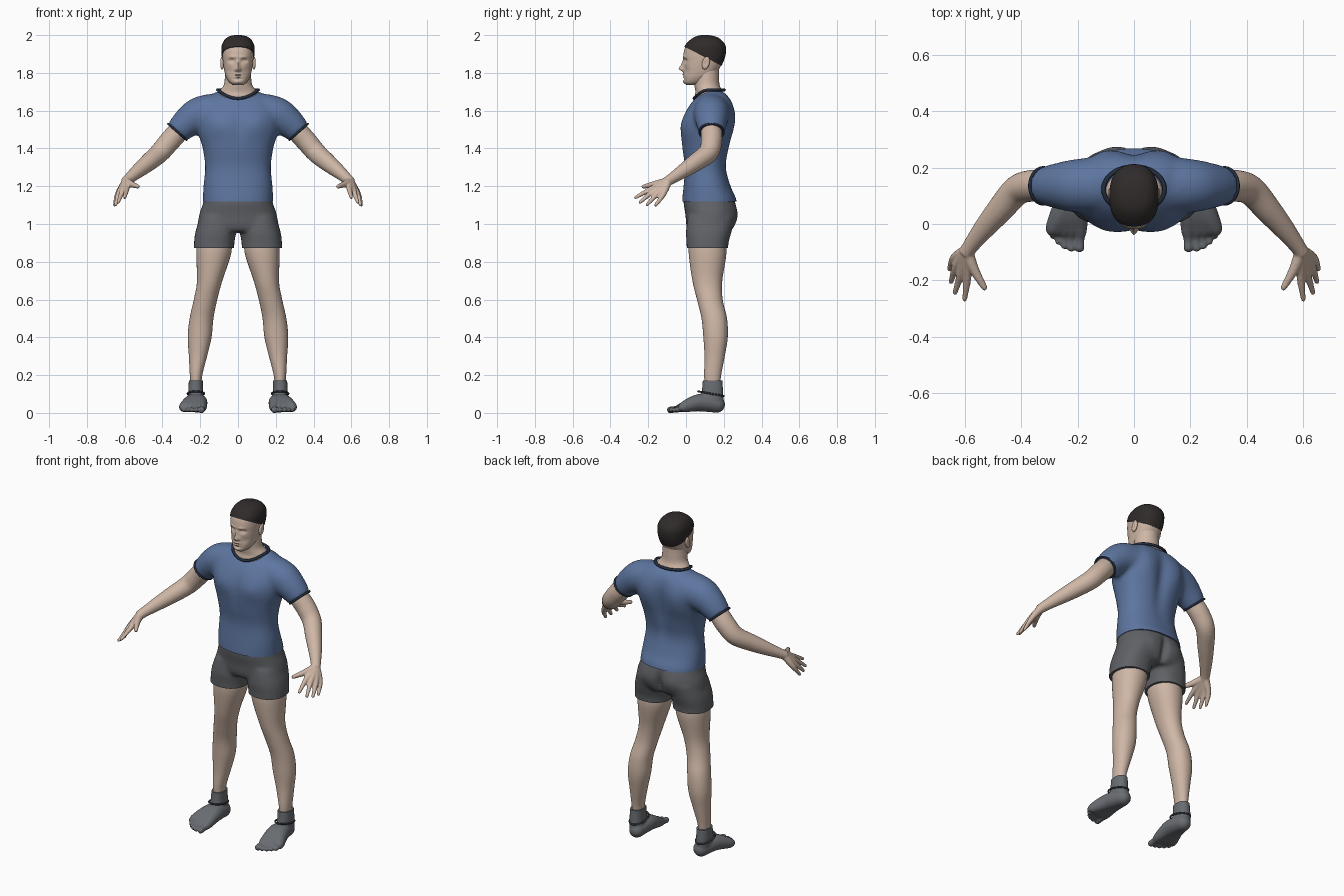
import bpy, bmesh, math
from mathutils import Vector

default = bpy.data.objects.get("Cube")
if default:
    bpy.data.objects.remove(default, do_unlink=True)


def material(name, color):
    mat = bpy.data.materials.new(name)
    mat.use_nodes = True
    mat.diffuse_color = (*color, 1)
    mat.node_tree.nodes["Principled BSDF"].inputs["Base Color"].default_value = (*color, 1)
    return mat


SKIN = material("skin", (.62, .47, .38))
BLUE = material("shirt blue", (.11, .18, .35))
NAVY = material("dark navy trim", (.018, .027, .05))
GREY = material("shorts grey", (.115, .12, .13))
SHOE = material("footwear grey", (.14, .15, .165))
DARK = material("ankle band grey", (.045, .047, .052))
HAIR = material("hair dark brown", (.03, .024, .024))


def spline(rows, steps):
    """Smooth curve through rows of any width."""
    p = [rows[0], *rows, rows[-1]]
    out = []
    for i in range(1, len(p) - 2):
        for k in range(steps):
            t = k / steps
            out.append([b + .5 * t * (c - a + t * (2 * a - 5 * b + 4 * c - d + t * (3 * (b - c) + d - a)))
                        for a, b, c, d in zip(*p[i - 1:i + 3])])
    return out + [list(rows[-1])]


def skin(bm, rings, closed=False):
    """Bridge rings of points with quads."""
    loops = [[bm.verts.new(co) for co in ring] for ring in rings]
    n = len(loops[0])
    pairs = list(zip(loops, loops[1:]))
    if closed:
        pairs.append((loops[-1], loops[0]))
    else:
        bm.faces.new(loops[0])
        bm.faces.new(loops[-1])
    for a, b in pairs:
        for i in range(n):
            j = (i + 1) % n
            bm.faces.new((a[i], a[j], b[j], b[i]))


def stack(bm, rows, n=48, steps=6, power=2.3):
    """Level cross-sections: height, centre x, half width, front y, back y."""
    rings = []
    for z, x, w, front, back in spline(rows, steps):
        ring = []
        for i in range(n):
            c, s = math.cos(math.tau * i / n), math.sin(math.tau * i / n)
            c = math.copysign(abs(c) ** (2 / power), c)
            s = math.copysign(abs(s) ** (2 / power), s)
            ring.append((x + w * c, (front + back) / 2 + (back - front) / 2 * s, z))
        rings.append(ring)
    skin(bm, rings)


def tube(bm, pts, n=24, steps=5, closed=False):
    """Round tube along points with a radius each."""
    path = pts if closed else spline(pts, steps)
    m = len(path)
    rings = []
    for i, (x, y, z, r) in enumerate(path):
        nxt = path[(i + 1) % m] if closed else path[min(i + 1, m - 1)]
        prv = path[i - 1] if closed else path[max(i - 1, 0)]
        t = (Vector(nxt[:3]) - Vector(prv[:3])).normalized()
        u = t.cross(Vector((0, 0, 1))).normalized()
        v = u.cross(t)
        rings.append([Vector((x, y, z)) + r * (u * math.cos(a) + v * math.sin(a))
                      for a in (math.tau * k / n for k in range(n))])
    skin(bm, rings, closed)


def limb(bm, pts):
    """Tube with rounded ends."""
    tube(bm, pts, n=16)
    for x, y, z, r in (pts[0], pts[-1]):
        ball = bmesh.ops.create_uvsphere(bm, u_segments=16, v_segments=10, radius=r)
        bmesh.ops.translate(bm, vec=(x, y, z), verts=ball["verts"])


def hoop(bm, centre, a, b, r, dip=0):
    """Closed band around two axes, dipping at the front."""
    pts = []
    for k in range(48):
        c, s = math.cos(math.tau * k / 48), math.sin(math.tau * k / 48)
        co = Vector(centre) + Vector(a) * c + Vector(b) * s
        pts.append((co.x, co.y, co.z - dip * max(0, -s) ** 2, r))
    tube(bm, pts, n=10, closed=True)


def make(name, bm, mat, voxel=0, smooth=6, bumps=(), cut=None, mirror=False):
    """Optionally fuse, sculpt and trim the mesh, then add the object."""
    bmesh.ops.recalc_face_normals(bm, faces=bm.faces)
    mesh = bpy.data.meshes.new(name)
    bm.to_mesh(mesh)
    obj = bpy.data.objects.new(name, mesh)
    bpy.context.collection.objects.link(obj)
    if voxel:
        mod = obj.modifiers.new("fuse", 'REMESH')
        mod.mode, mod.voxel_size = 'VOXEL', voxel
        mod = obj.modifiers.new("soften", 'SMOOTH')
        mod.factor, mod.iterations = .5, smooth
        deps = bpy.context.evaluated_depsgraph_get()
        mesh = bpy.data.meshes.new_from_object(obj.evaluated_get(deps))
        obj.modifiers.clear()
        obj.data = mesh
        bm.clear()
        bm.from_mesh(mesh)
    # Soft pushes along y: x, height, spread x, spread z, amount, side
    for x, z, sx, sz, push, side in bumps:
        for cx in {x, -x}:
            for v in bm.verts:
                if (v.co.y - .11) * side > 0:
                    v.co.y += push * math.exp(-((v.co.x - cx) / sx) ** 2 - ((v.co.z - z) / sz) ** 2)
    if cut:
        res = bmesh.ops.bisect_plane(bm, geom=bm.verts[:] + bm.edges[:] + bm.faces[:],
                                     plane_co=cut[0], plane_no=cut[1], clear_outer=True)
        edges = [e for e in res["geom_cut"] if isinstance(e, bmesh.types.BMEdge)]
        bmesh.ops.edgeloop_fill(bm, edges=edges)
    bm.to_mesh(mesh)
    bm.free()
    mesh.materials.clear()
    mesh.materials.append(mat)
    mesh.shade_smooth()
    mesh.set_sharp_from_angle(angle=math.radians(50))
    if mirror:
        mod = obj.modifiers.new("mirror", 'MIRROR')
        mod.use_mirror_merge = False
    return obj


# Shirt with sleeves
bm = bmesh.new()
stack(bm, [(1.08, 0, .186, -.02, .27), (1.13, 0, .186, -.02, .267), (1.2, 0, .183, -.013, .237),
           (1.3, 0, .174, -.006, .214), (1.4, 0, .187, -.02, .23), (1.5, 0, .215, -.027, .25),
           (1.58, 0, .225, -.008, .256), (1.64, 0, .2, .027, .245), (1.68, 0, .15, .065, .222),
           (1.705, 0, .1, .1, .19)])
for s in (1, -1):
    tube(bm, [(s * .1, .135, 1.6, .095), (s * .2, .135, 1.58, .095),
              (s * .265, .135, 1.54, .083), (s * .324, .135, 1.485, .066)])
make("shirt", bm, BLUE, voxel=.011, smooth=10, cut=((0, 0, 1.12), (0, 0, -1)),
     bumps=[(.1, 1.53, .06, .06, -.01, -1), (0, 1.5, .025, .1, .006, -1),
            (0, 1.48, .04, .16, -.018, 1), (.11, 1.55, .06, .1, .014, 1)])

# Shirt trim
bm = bmesh.new()
hoop(bm, (0, .123, 1.71), (.108, 0, 0), (0, .08, 0), .008, dip=.045)
make("collar", bm, NAVY)
bm = bmesh.new()
hoop(bm, (.321, .135, 1.488), (.048, 0, .042), (0, .064, 0), .006)
make("sleeve_hems", bm, NAVY, mirror=True)

# Shorts
bm = bmesh.new()
stack(bm, [(1.15, 0, .178, -.01, .245), (1.11, 0, .185, -.013, .262), (1.05, 0, .205, -.003, .268),
           (.99, 0, .21, .002, .255), (.96, 0, .17, .015, .235)])
for s in (1, -1):
    stack(bm, [(1.04, s * .11, .09, .01, .25), (.96, s * .118, .107, 0, .24),
               (.9, s * .126, .107, .003, .225), (.83, s * .129, .107, .005, .222)])
make("shorts", bm, GREY, voxel=.01, smooth=8, cut=((0, 0, .873), (0, 0, -1)),
     bumps=[(.09, 1.04, .06, .06, .012, 1), (0, 1.02, .02, .07, -.025, 1)])

# Bare legs
bm = bmesh.new()
stack(bm, [(.95, .125, .085, .02, .2), (.85, .128, .093, .014, .214), (.7, .15, .067, .034, .192),
           (.6, .172, .062, .058, .194), (.5, .193, .063, .082, .217), (.4, .203, .063, .092, .221),
           (.3, .212, .048, .098, .205), (.2, .222, .033, .096, .186), (.14, .222, .029, .1, .18)],
      power=2.1)
make("legs", bm, SKIN, mirror=True)

# Feet: one ray from the heel to each toe, plus the ankle sock
bm = bmesh.new()
for x, tip, r in ((.193, -.083, .018), (.222, -.086, .013), (.246, -.077, .013),
                  (.268, -.062, .012), (.286, -.042, .012)):
    mid = .222 + (x - .235) * .35
    limb(bm, [(.216, .163, .045, .044), (mid, .07, .054, .046),
              (x, -.015, .03, .028), (x, (tip - .02) / 2, .02, r), (x, tip, .016, r)])
stack(bm, [(.2, .222, .036, .091, .19), (.12, .224, .039, .084, .196), (.05, .22, .042, .07, .2)])
make("feet", bm, SHOE, voxel=.005, smooth=4, cut=((0, 0, .172), (0, 0, 1)), mirror=True)
bm = bmesh.new()
hoop(bm, (.223, .132, .102), (.044, 0, 0), (0, .068, -.012), .005)
make("ankle_bands", bm, DARK, mirror=True)

# Arms and hands: a ray from the wrist to each fingertip
bm = bmesh.new()
tube(bm, [(.27, .135, 1.54, .05), (.32, .135, 1.485, .056), (.365, .135, 1.435, .056),
          (.415, .118, 1.377, .053), (.475, .05, 1.325, .047), (.53, -.015, 1.28, .038),
          (.575, -.073, 1.242, .029), (.597, -.105, 1.222, .026)])
wrist = (.592, -.095, 1.226, .023)
for knuckle, tip in (((.59, -.185, 1.185), (.6, -.267, 1.14)), ((.613, -.175, 1.172), (.634, -.243, 1.115)),
                     ((.63, -.15, 1.163), (.648, -.205, 1.103)), ((.637, -.12, 1.158), (.653, -.16, 1.1))):
    limb(bm, [wrist, (*knuckle, .015), (*tip, .009)])
limb(bm, [wrist, (.567, -.16, 1.212, .018), (.53, -.225, 1.198, .011)])
make("arms_and_hands", bm, SKIN, voxel=.005, smooth=4, mirror=True)

# Neck
bm = bmesh.new()
stack(bm, [(1.62, 0, .12, .07, .2), (1.665, 0, .115, .047, .2), (1.7, 0, .1, .05, .193),
           (1.735, 0, .076, .044, .178), (1.78, 0, .069, .04, .175), (1.83, 0, .065, .04, .175)], power=2)
make("neck", bm, SKIN)

# Head with sculpted face
HEAD = [(1.736, 0, .026, .002, .06), (1.75, 0, .046, -.01, .1), (1.78, 0, .064, -.012, .145),
        (1.82, 0, .074, -.012, .175), (1.86, 0, .08, -.012, .195), (1.9, 0, .083, -.013, .206),
        (1.94, 0, .082, -.002, .204), (1.97, 0, .068, .025, .183), (1.988, 0, .045, .053, .153),
        (1.996, 0, .015, .085, .115)]
bm = bmesh.new()
stack(bm, HEAD, n=120, steps=10)
make("head", bm, SKIN,
     bumps=[(0, 1.822, .012, .014, -.022, -1), (0, 1.845, .009, .022, -.012, -1),
            (.012, 1.817, .007, .008, -.008, -1), (.033, 1.864, .015, .01, .013, -1),
            (.032, 1.862, .008, .006, -.006, -1), (.028, 1.884, .02, .007, -.005, -1),
            (0, 1.791, .02, .005, -.007, -1), (0, 1.785, .02, .003, .004, -1),
            (0, 1.778, .017, .005, -.006, -1), (0, 1.768, .02, .005, .004, -1),
            (0, 1.752, .018, .01, -.006, -1), (.045, 1.81, .016, .02, .005, -1)])

# Cropped hair cap with a sloping hairline
bm = bmesh.new()
stack(bm, [(z + .004, x, w + .004, f - .004, b + .005) for z, x, w, f, b in HEAD], n=64)
make("hair", bm, HAIR, cut=((0, -.01, 1.94), (0, -.46, -.89)))

# Ears
bm = bmesh.new()
ear = bmesh.ops.create_uvsphere(bm, u_segments=24, v_segments=16, radius=1)
for v in ear["verts"]:
    x, y, z = v.co
    hollow = .6 * math.exp(-(y * y + z * z) * 4) if x > 0 else 0
    v.co = (.084 + .012 * (x - hollow), .105 + .02 * y + .006 * z, 1.852 + .034 * z)
make("ears", bm, SKIN, mirror=True)
